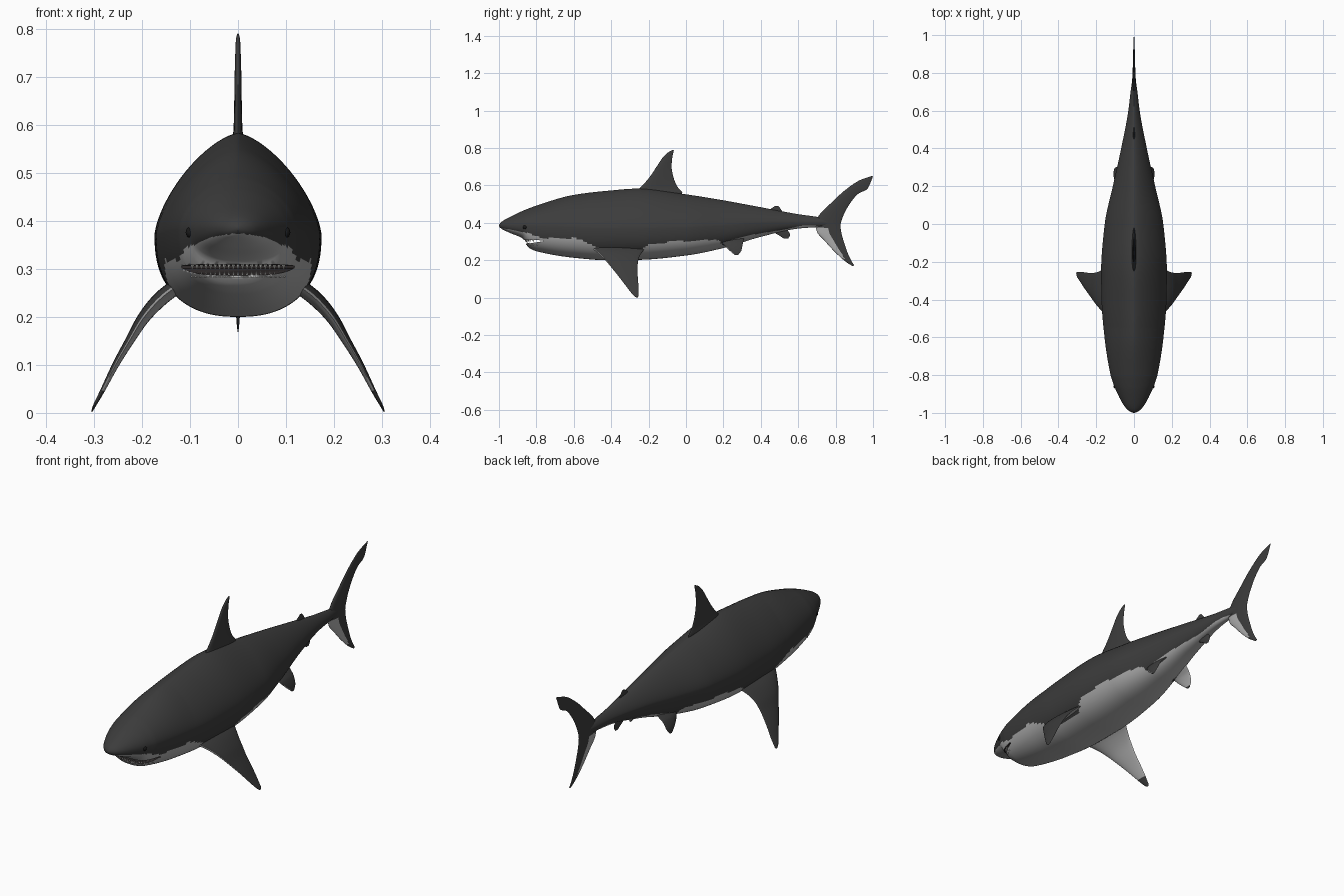
import bpy, bmesh, math
from mathutils import Vector

cube = bpy.data.objects.get("Cube")
if cube:
    bpy.data.objects.remove(cube, do_unlink=True)


def material(name, value):
    mat = bpy.data.materials.new(name)
    mat.use_nodes = True
    color = (*value, 1)
    mat.diffuse_color = color
    mat.node_tree.nodes["Principled BSDF"].inputs["Base Color"].default_value = color
    return mat


DARK, LIGHT, MOUTH, TOOTH = range(4)
SKIN = [
    material("dark grey skin", (.045, .045, .045)),
    material("pale belly", (.42, .42, .42)),
    material("mouth interior", (.03, .025, .025)),
    material("tooth white", (.65, .65, .62)),
]
EYE = material("eye black", (.01, .01, .01))


def smooth_curve(rows, x):
    """Monotone cubic through rows (key, value, value...), returns the values at x."""
    i = 0
    while i < len(rows) - 2 and rows[i + 1][0] < x:
        i += 1

    def slope(k, c):
        return (rows[k + 1][c] - rows[k][c]) / (rows[k + 1][0] - rows[k][0])

    def tangent(k, c):
        if k == 0:
            return slope(0, c)
        if k == len(rows) - 1:
            return slope(k - 1, c)
        a, b = slope(k - 1, c), slope(k, c)
        return 2 * a * b / (a + b) if a * b > 0 else 0

    step = rows[i + 1][0] - rows[i][0]
    t = min(max((x - rows[i][0]) / step, 0), 1)
    ease = t * t * (3 - 2 * t)
    out = []
    for c in range(1, len(rows[0])):
        bend = tangent(i, c) * t * (1 - t) ** 2 - tangent(i + 1, c) * t * t * (1 - t)
        out.append(rows[i][c] * (1 - ease) + rows[i + 1][c] * ease + bend * step)
    return out


def finish(name, bm, materials, angle=40):
    mesh = bpy.data.meshes.new(name)
    bm.to_mesh(mesh)
    bm.free()
    for mat in materials:
        mesh.materials.append(mat)
    obj = bpy.data.objects.new(name, mesh)
    bpy.context.collection.objects.link(obj)
    activate(obj)
    bpy.ops.object.shade_smooth_by_angle(angle=math.radians(angle))
    return obj


def activate(obj):
    bpy.ops.object.select_all(action="DESELECT")
    obj.select_set(True)
    bpy.context.view_layer.objects.active = obj


def loft(rings, is_light):
    """Skin closed rings, cap the ends and colour faces by the rule."""
    bm = bmesh.new()
    loops = [[bm.verts.new(p) for p in ring] for ring in rings]
    for a, b in zip(loops, loops[1:]):
        for j in range(len(a)):
            k = (j + 1) % len(a)
            bm.faces.new((a[j], a[k], b[k], b[j]))
    bm.faces.new(loops[0])
    bm.faces.new(loops[-1])
    bmesh.ops.recalc_face_normals(bm, faces=bm.faces)
    for f in bm.faces:
        f.material_index = LIGHT if is_light(f.calc_center_median(), f.normal) else DARK
    return bm


# Body stations: y, half width, top, bottom, height of widest point
BODY = [
    (-1, .004, .389, .381, .385), (-.99, .026, .402, .37, .385),
    (-.97, .046, .416, .359, .385), (-.94, .066, .432, .345, .384),
    (-.87, .1, .465, .313, .383), (-.855, .106, .471, .285, .383),
    (-.835, .113, .479, .263, .382), (-.8, .124, .492, .248, .381),
    (-.6, .156, .549, .213, .375), (-.42, .171, .571, .2, .37),
    (-.25, .174, .583, .202, .37), (0, .155, .552, .225, .375),
    (.2, .112, .52, .265, .385), (.4, .068, .483, .325, .4),
    (.6, .03, .446, .369, .405), (.7, .018, .432, .377, .404),
    (.77, .008, .42, .384, .4),
]
# Height of the line where dark back meets pale belly
BELLY = [
    (-1, .374), (-.95, .366), (-.85, .345), (-.75, .318), (-.6, .318), (-.5, .28),
    (-.4, .24), (-.27, .235), (-.2, .283), (0, .303), (.17, .309), (.2, .28),
    (.215, .28), (.23, .302), (.3, .325), (.5, .36), (.66, .386), (.77, .376),
]


def top_power(y):
    return 1.9 - .42 * min(max((y + 1) / .45, 0), 1)


BELLY_POWER = 2.4


def body_ring(y, count=96):
    width, top, bottom, mid = smooth_curve(BODY, y)
    ring = []
    for j in range(count):
        a = math.tau * j / count
        c, s = math.cos(a), math.sin(a)
        e = 2 / (top_power(y) if s > 0 else BELLY_POWER)
        x = math.copysign(abs(c) ** e, c) * width
        z = mid + abs(s) ** e * ((top if s > 0 else bottom) - mid)
        ring.append((x, y, z))
    return ring


def belly_half_width(y, z):
    width, top, bottom, mid = smooth_curve(BODY, y)
    depth = min((mid - z) / (mid - bottom), 1)
    return width * (1 - depth ** BELLY_POWER) ** (1 / BELLY_POWER)


RINGS = 260
body_mesh = loft([body_ring(-1 + 1.77 * i / RINGS) for i in range(RINGS + 1)],
                 lambda c, n: c.z < smooth_curve(BELLY, c.y)[0])
body = finish("body", body_mesh, SKIN)

# Mouth: a wedge cut under the snout
wedge = [(-1.1, .286), (-1.1, .309), (-.86, .309), (-.765, .306), (-.765, .301), (-.86, .286)]
bm = bmesh.new()
sides = [[bm.verts.new((x, y, z)) for y, z in wedge] for x in (-.3, .3)]
for side in sides:
    bm.faces.new(side)
for j in range(len(wedge)):
    k = (j + 1) % len(wedge)
    bm.faces.new((sides[0][j], sides[0][k], sides[1][k], sides[1][j]))
bmesh.ops.recalc_face_normals(bm, faces=bm.faces)
for f in bm.faces:
    f.material_index = MOUTH
cutter = finish("mouth_cutter", bm, SKIN)
cutter.hide_render = True
activate(body)
cut = body.modifiers.new("mouth", "BOOLEAN")
cut.operation, cut.solver, cut.object = "DIFFERENCE", "EXACT", cutter
bpy.ops.object.modifier_apply(modifier=cut.name)
bpy.data.objects.remove(cutter, do_unlink=True)

# Teeth: two rows of little cones following the lips
for row, z, turn in (("upper_teeth", .303, math.pi), ("lower_teeth", .289, 0)):
    bm = bmesh.new()
    for i in range(-10, 11):
        x = i * .0095
        y = -.87
        while belly_half_width(y, z) < abs(x) + .004 and y < -.78:
            y += .001
        tooth = bmesh.ops.create_cone(bm, segments=6, radius1=.0045, radius2=0,
                                      depth=.013, cap_ends=True)["verts"]
        if turn:
            bmesh.ops.scale(bm, verts=tooth, vec=(1, 1, -1))
        bmesh.ops.translate(bm, verts=tooth, vec=(x, y + .006, z))
    bmesh.ops.recalc_face_normals(bm, faces=bm.faces)
    finish(row, bm, [SKIN[TOOTH]])

# Eyes
for side, label in ((1, "left"), (-1, "right")):
    bm = bmesh.new()
    bmesh.ops.create_uvsphere(bm, u_segments=16, v_segments=10, radius=.012)
    bmesh.ops.translate(bm, verts=bm.verts, vec=(side * .097, -.86, .376))
    finish(label + "_eye", bm, [EYE])


def fin(name, sections, normal, is_light=lambda c, n: False, side=1, steps=48, count=28):
    """Sections: x, lead y, lead z, trail y, trail z, thickness, from root to tip."""
    rows = [(i, *s) for i, s in enumerate(sections)]
    rings = []
    for i in range(steps + 1):
        x, ly, lz, ty, tz, thick = smooth_curve(rows, i / steps * (len(rows) - 1))
        ring = []
        for j in range(count):
            a = math.tau * j / count
            u = (1 - math.cos(a)) / 2
            p = Vector((x, ly + (ty - ly) * u, lz + (tz - lz) * u))
            p += Vector(normal) * (thick / 2 * math.sin(a) * (1.2 - .6 * u))
            ring.append((p.x * side, p.y, p.z))
        rings.append(ring)
    return finish(name, loft(rings, is_light), SKIN, 50)


def level(*rows):
    """Fin sections with level chords: x, z, lead y, trail y, thickness."""
    return [(x, a, z, b, z, t) for x, z, a, b, t in rows]


SIDEWAYS = (1, 0, 0)
fin("dorsal_fin", level(
    (0, .53, -.29, -.03, .036), (0, .56, -.275, -.02, .03), (0, .59, -.242, -.044, .02),
    (0, .64, -.198, -.066, .017), (0, .7, -.157, -.077, .015),
    (0, .75, -.123, -.073, .012), (0, .778, -.093, -.067, .009),
    (0, .79, -.072, -.065, .003)), SIDEWAYS)
fin("second_dorsal_fin", level(
    (0, .45, .4, .52, .014), (0, .473, .45, .507, .009), (0, .491, .477, .492, .003)), SIDEWAYS)
fin("anal_fin", level(
    (0, .365, .44, .54, .014), (0, .337, .49, .556, .009), (0, .315, .525, .546, .003)), SIDEWAYS)

# Tail fin, swept from the upper tip to the lower tip
fin("tail_fin", [
    (0, .996, .651, 1, .647, .002), (0, .93, .628, .968, .58, .007),
    (0, .85, .574, .922, .556, .011), (0, .78, .51, .868, .49, .015),
    (0, .715, .445, .838, .43, .02), (0, .69, .4, .826, .385, .022),
    (0, .7, .352, .83, .35, .02), (0, .74, .305, .845, .295, .015),
    (0, .795, .245, .868, .23, .011), (0, .85, .195, .89, .187, .007),
    (0, .89, .168, .9, .172, .002)], SIDEWAYS,
    lambda c, n: .21 < c.z < .376 and c.y < .765 + (.35 - c.z) * .58, steps=80)

# Paired fins, dark above and pale beneath
for side, label in ((1, "left"), (-1, "right")):
    fin(label + "_pectoral_fin", level(
        (.11, .275, -.52, -.2, .04), (.155, .243, -.475, -.235, .036),
        (.195, .2, -.432, -.255, .028), (.226, .15, -.39, -.26, .02),
        (.255, .1, -.35, -.257, .015), (.283, .045, -.308, -.253, .01),
        (.3, .013, -.282, -.253, .006), (.305, .002, -.268, -.257, .002)),
        (.86, 0, .5), lambda c, n: n.z < -.05 and c.z > .045, side)
    fin(label + "_pelvic_fin", level(
        (.06, .315, .18, .31, .022), (.088, .285, .2, .303, .017),
        (.102, .252, .232, .296, .011), (.108, .227, .262, .278, .003)),
        (.9, 0, .4), lambda c, n: n.z < -.05 and c.z > .235, side)
